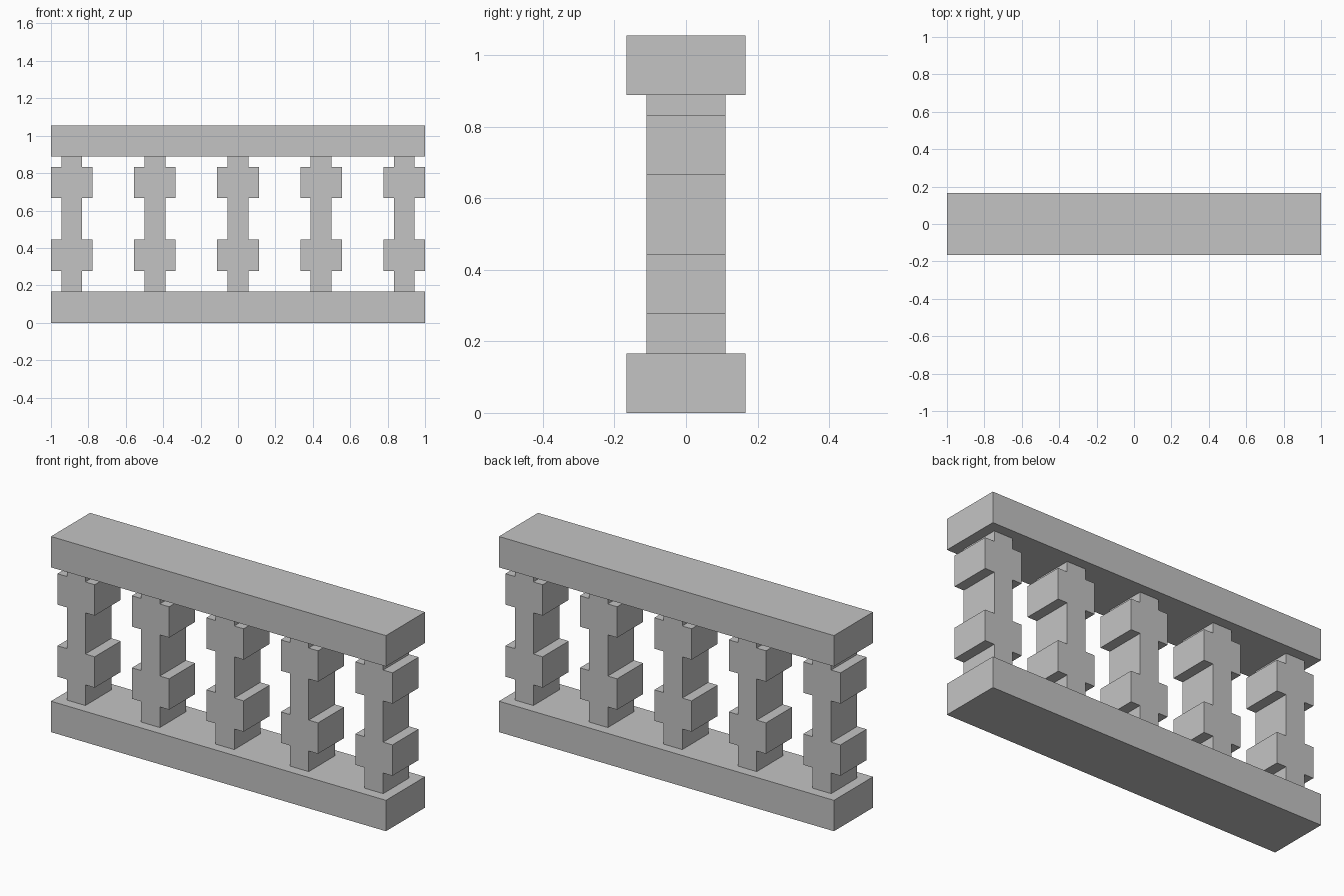
import bpy
import bmesh

cube = bpy.data.objects.get("Cube")
if cube:
    bpy.data.objects.remove(cube, do_unlink=True)

U = 1 / 18  # modelling unit: the railing is 36 x 6 x 19 units

stone = bpy.data.materials.new("grey stone")
stone.use_nodes = True
COLOUR = (0.55, 0.55, 0.55, 1)
stone.diffuse_color = COLOUR
stone.node_tree.nodes["Principled BSDF"].inputs["Base Color"].default_value = COLOUR


def extrude_profile(name, points, depth):
    """Closed x-z profile, extruded along y and centred on y = 0."""
    bm = bmesh.new()
    face = bm.faces.new([bm.verts.new((x * U, -depth * U / 2, z * U)) for x, z in points])
    new = bmesh.ops.extrude_face_region(bm, geom=[face])["geom"]
    verts = [v for v in new if isinstance(v, bmesh.types.BMVert)]
    bmesh.ops.translate(bm, verts=verts, vec=(0, depth * U, 0))
    bmesh.ops.recalc_face_normals(bm, faces=bm.faces)
    mesh = bpy.data.meshes.new(name)
    bm.to_mesh(mesh)
    bm.free()
    mesh.materials.append(stone)
    return add_object(name, mesh)


def add_object(name, mesh):
    obj = bpy.data.objects.new(name, mesh)
    bpy.context.collection.objects.link(obj)
    return obj


# Bottom and top rails
for name, z in (("bottom_rail", 0), ("top_rail", 16)):
    extrude_profile(name, [(-18, z), (18, z), (18, z + 3), (-18, z + 3)], 6)

# Baluster: narrow shaft with two wider blocks, mirrored outline
right = [(1, 3), (1, 5), (2, 5), (2, 8), (1, 8), (1, 12),
         (2, 12), (2, 15), (1, 15), (1, 16)]
outline = right + [(-x, z) for x, z in reversed(right)]
first = extrude_profile("baluster_1", outline, 4)
first.location.x = -16 * U

# Remaining balusters share the same mesh
for i in range(1, 5):
    add_object(f"baluster_{i + 1}", first.data).location.x = (-16 + 8 * i) * U
